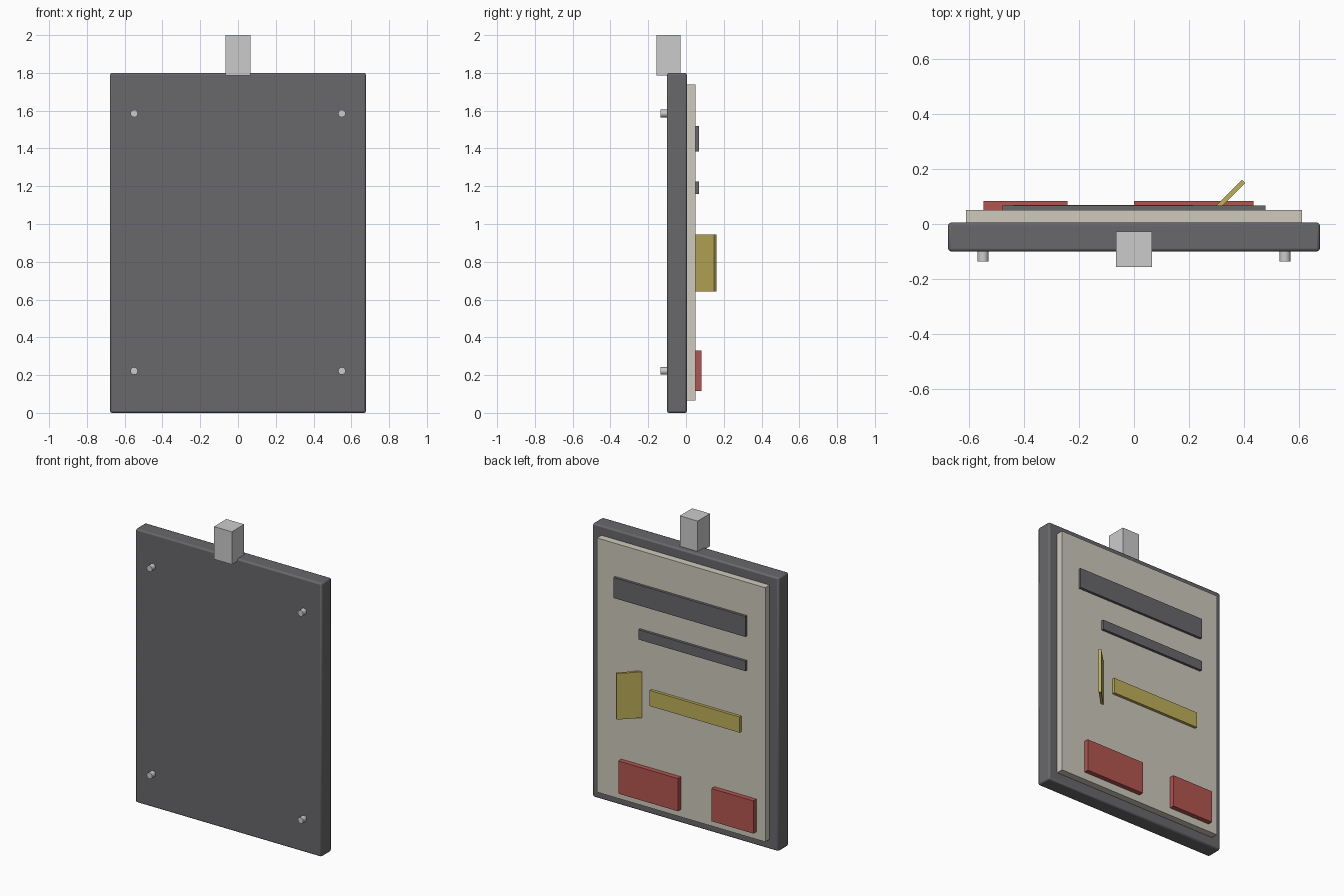
import bpy
from math import radians
from mathutils import Matrix

if "Cube" in bpy.data.objects:
    bpy.data.objects.remove(bpy.data.objects["Cube"])


def material(name, rgb):
    m = bpy.data.materials.new(name)
    m.diffuse_color = (*rgb, 1)
    m.use_nodes = True
    m.node_tree.nodes["Principled BSDF"].inputs["Base Color"].default_value = m.diffuse_color
    return m


DARK = material("dark_grey", (0.14, 0.14, 0.15))
CREAM = material("cream", (0.62, 0.59, 0.51))
RED = material("red", (0.45, 0.09, 0.08))
YELLOW = material("yellow", (0.52, 0.43, 0.10))


def box(name, x, y, z, mat=None, bevel=0):
    """Box from (min, max) ranges on each axis."""
    bpy.ops.mesh.primitive_cube_add(size=1)
    o = bpy.context.object
    o.name = name
    size = [r[1] - r[0] for r in (x, y, z)]
    o.data.transform(Matrix.Diagonal((*size, 1)))
    o.location = [(r[0] + r[1]) / 2 for r in (x, y, z)]
    if mat:
        o.data.materials.append(mat)
    if bevel:
        b = o.modifiers.new("bevel", "BEVEL")
        b.width, b.segments = bevel, 2
        bpy.ops.object.shade_smooth_by_angle(angle=radians(30))
    return o


# Backing board and raised sheet
box("board", (-0.677, 0.677), (-0.10, 0.005), (0, 1.80), DARK, 0.01)
box("sheet", (-0.613, 0.613), (-0.005, 0.051), (0.065, 1.738), CREAM)

# Hanging block at the top edge
box("hanger_block", (-0.065, 0.065), (-0.157, -0.028), (1.785, 2.0))

# Heading strips
box("title_strip", (-0.48, 0.48), (0.045, 0.068), (1.385, 1.52), DARK)
box("subtitle_strip", (-0.48, 0.30), (0.045, 0.068), (1.16, 1.225), DARK)

# Yellow strip and the flap standing out at 45 degrees
box("yellow_strip", (-0.44, 0.215), (0.045, 0.07), (0.745, 0.848), YELLOW)
flap = box("yellow_flap", (-0.08, 0.08), (-0.008, 0.008), (0.642, 0.945), YELLOW)
flap.location.x, flap.location.y = 0.343, 0.0985
flap.rotation_euler.z = radians(45)

# Red panels along the bottom
for name, x in (("red_panel_wide", (0.0, 0.435)), ("red_panel_narrow", (-0.548, -0.243))):
    box(name, x, (0.045, 0.083), (0.115, 0.33), RED)

# Round studs on the front, one near each corner
for x in (-0.55, 0.55):
    for z in (0.222, 1.585):
        bpy.ops.mesh.primitive_cylinder_add(vertices=16, radius=0.02, depth=0.045,
                                            location=(x, -0.1135, z),
                                            rotation=(radians(90), 0, 0))
        bpy.context.object.name = "stud"
        bpy.ops.object.shade_smooth_by_angle(angle=radians(30))
